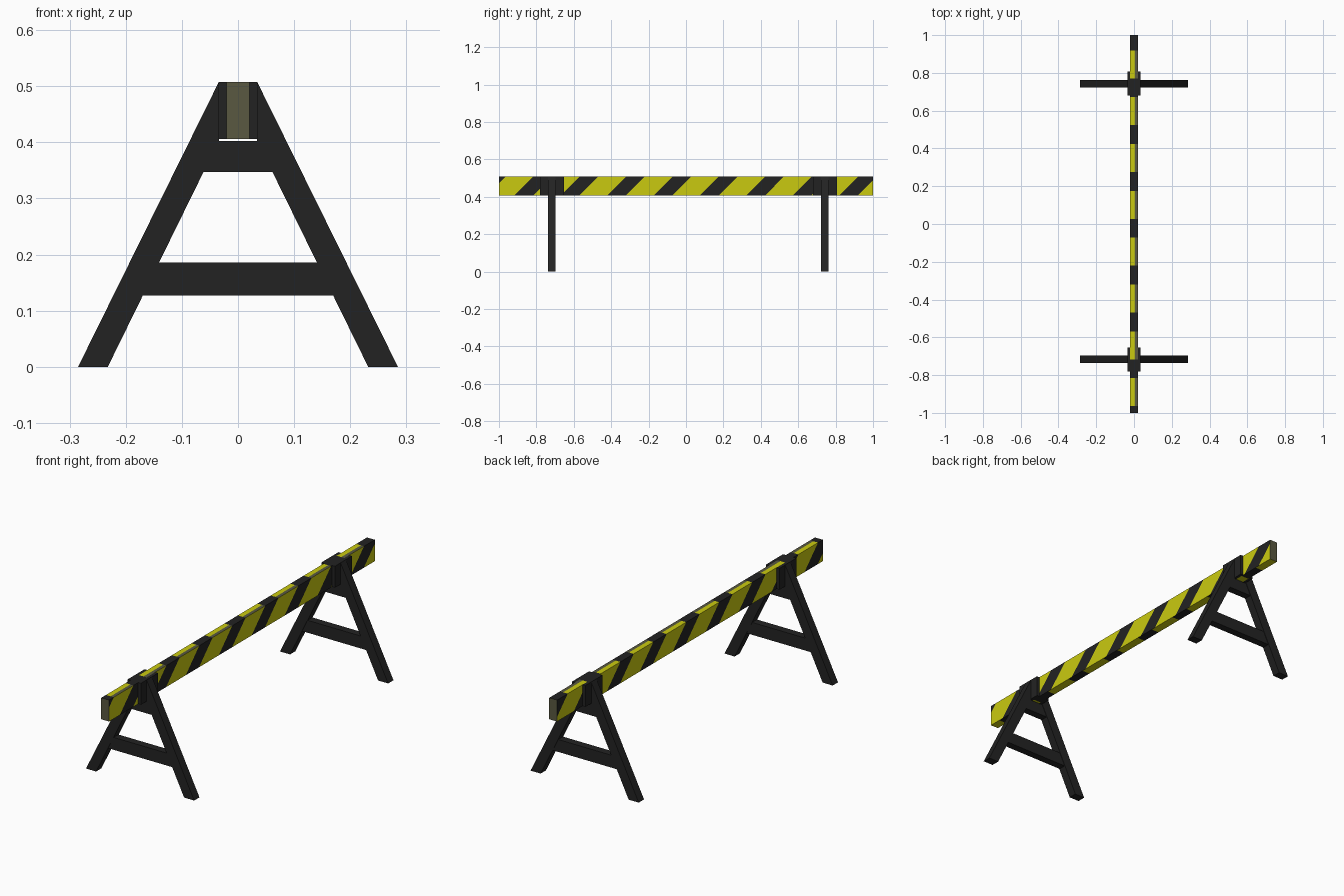
import bpy, bmesh
from mathutils import Vector

if "Cube" in bpy.data.objects:
    bpy.data.objects.remove(bpy.data.objects["Cube"])


def material(name, rgb):
    m = bpy.data.materials.new(name)
    m.diffuse_color = (*rgb, 1)
    m.use_nodes = True
    m.node_tree.nodes["Principled BSDF"].inputs["Base Color"].default_value = m.diffuse_color
    return m


BLACK = material("black", (0.0165, 0.0165, 0.0165))
YELLOW = material("warning yellow", (0.59, 0.59, 0.005))
OLIVE = material("grey olive", (0.10, 0.098, 0.053))


def finish(name, bm, mats):
    bmesh.ops.recalc_face_normals(bm, faces=bm.faces[:])
    me = bpy.data.meshes.new(name)
    bm.to_mesh(me)
    bm.free()
    for m in mats:
        me.materials.append(m)
    ob = bpy.data.objects.new(name, me)
    bpy.context.collection.objects.link(ob)
    return ob


def plate(name, profile, y, depth):
    """Extrude an x-z profile along y, centred on y."""
    bm = bmesh.new()
    f = bm.faces.new([bm.verts.new((x, y - depth / 2, z)) for x, z in profile])
    r = bmesh.ops.extrude_face_region(bm, geom=[f])
    vs = [g for g in r["geom"] if isinstance(g, bmesh.types.BMVert)]
    bmesh.ops.translate(bm, verts=vs, vec=(0, depth, 0))
    return finish(name, bm, [BLACK])


TOP, BOT = 0.508, 0.406


def inner(z):
    """Inner edge of a leg at height z."""
    return 0.232 - 0.49 * z


# trestles: splayed legs, two crossbars and the side plates that hold the beam
for label, y in (("front", -0.717), ("back", 0.743)):
    for side, s in (("left", -1), ("right", 1)):
        leg = [(0.285, 0), (0.034, TOP), (0.034, 0.403), (inner(0), 0)]
        plate(f"{label}_{side}_leg", [(s * x, z) for x, z in leg], y, 0.04)
        holder = [(0.02, BOT), (0.035, BOT), (0.035, TOP), (0.02, TOP)]
        plate(f"{label}_{side}_beam_holder", [(s * x, z) for x, z in holder], y, 0.127)
    for part, z0, z1 in (("lower", 0.127, 0.186), ("upper", 0.347, 0.402)):
        bar = [(-inner(z0), z0), (inner(z0), z0), (inner(z1), z1), (-inner(z1), z1)]
        plate(f"{label}_{part}_crossbar", bar, y, 0.036)

# striped beam: every long side is cut along its stripe edges
PERIOD, CENTRE, HALF = 0.248, -0.0225, 0.05
bm = bmesh.new()
bmesh.ops.create_cube(bm, size=1)
for v in bm.verts:
    v.co = Vector((v.co.x * 0.041, v.co.y * 2, (BOT + TOP) / 2 + v.co.z * (TOP - BOT)))


def cut(direction, co, no):
    bm.normal_update()
    geom = set()
    for f in bm.faces:
        if f.normal.dot(direction) > 0.9:
            geom.update([f, *f.edges, *f.verts])
    bmesh.ops.bisect_plane(bm, geom=list(geom), dist=1e-5, plane_co=co, plane_no=no)


# direction, slant of the stripes, shift of the stripes
SIDES = [(Vector((1, 0, 0)), 1, 0), (Vector((-1, 0, 0)), -1, 0),
         (Vector((0, 0, 1)), 0, 0), (Vector((0, 0, -1)), 0, -0.124)]
cut(Vector((0, 0, 1)), (0.004, 0, 0), (1, 0, 0))
for d, slant, shift in SIDES:
    for k in range(-5, 6):
        for e in (-HALF, HALF):
            y = CENTRE + shift + k * PERIOD + e
            cut(d, (0, y, TOP), (0, 1, -slant))

bm.normal_update()
for f in bm.faces:
    c = f.calc_center_median()
    f.material_index = 2
    for d, slant, shift in SIDES:
        if f.normal.dot(d) > 0.9:
            u = (c.y - slant * (c.z - TOP) - CENTRE - shift) / PERIOD
            dark = abs(u - round(u)) * PERIOD < HALF
            dull = d.z > 0.5 and c.x > 0.004
            f.material_index = 0 if dark else (2 if dull else 1)
finish("striped_beam", bm, [BLACK, YELLOW, OLIVE])
